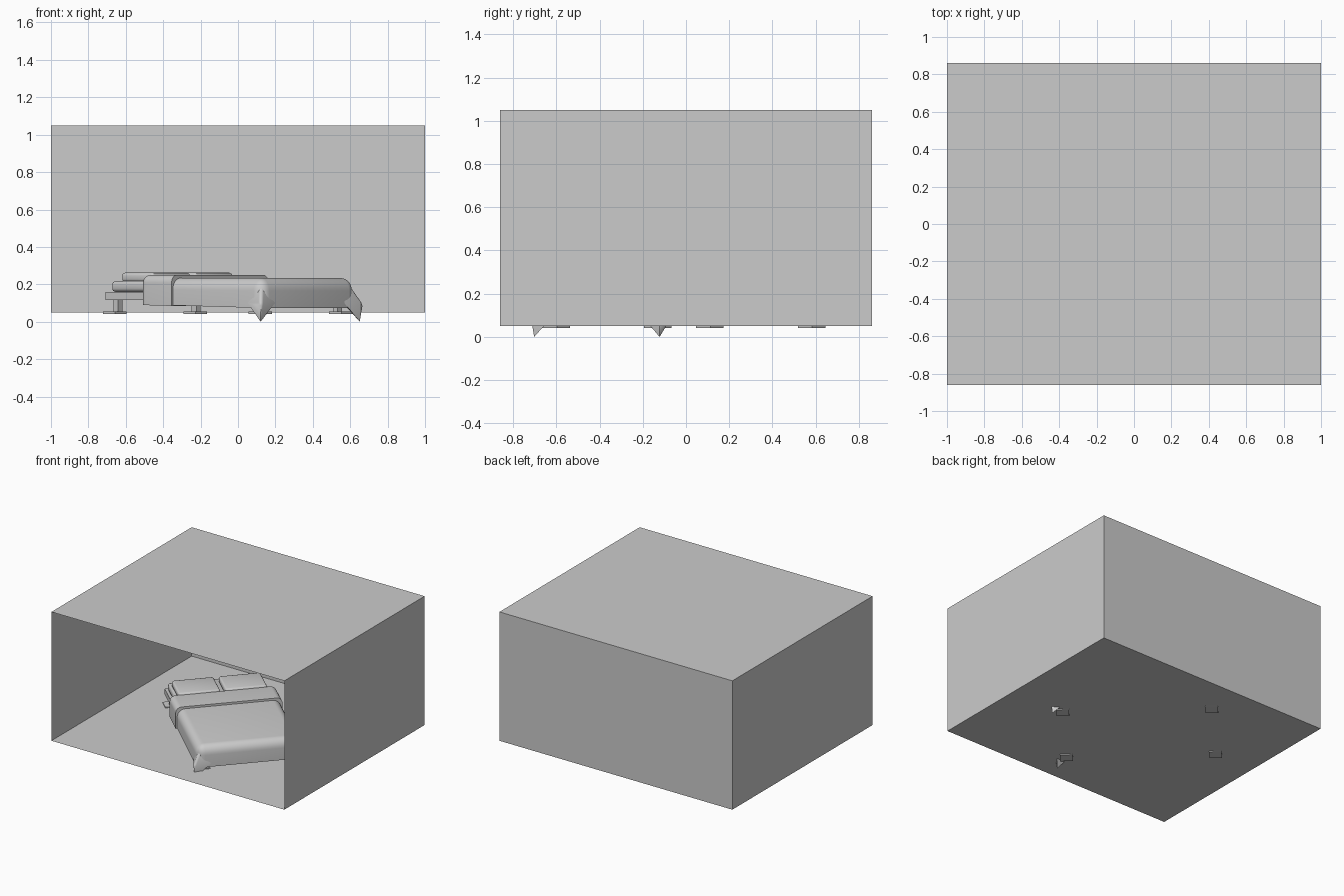
import bpy, bmesh, math
from mathutils import Matrix

if "Cube" in bpy.data.objects:
    bpy.data.objects.remove(bpy.data.objects["Cube"])

# Bed placement: local x = width, local y = towards the headboard end
BED = Matrix.Translation((-0.055, -0.01, 0)) @ Matrix.Rotation(math.radians(47.6), 4, 'Z')


def finish(name, bm, matrix=None, smooth=False, fix=True):
    if fix:
        bmesh.ops.recalc_face_normals(bm, faces=bm.faces)
    me = bpy.data.meshes.new(name)
    bm.to_mesh(me)
    bm.free()
    ob = bpy.data.objects.new(name, me)
    bpy.context.collection.objects.link(ob)
    if matrix:
        ob.matrix_world = matrix
    if smooth:
        bpy.ops.object.select_all(action='DESELECT')
        ob.select_set(True)
        bpy.context.view_layer.objects.active = ob
        bpy.ops.object.shade_smooth_by_angle(angle=math.radians(40))
    return ob


def box_bm(x0, x1, y0, y1, z0, z1):
    bm = bmesh.new()
    bmesh.ops.create_cube(bm, size=1)
    for v in bm.verts:
        v.co = ((x0 + x1) / 2 + v.co.x * (x1 - x0),
                (y0 + y1) / 2 + v.co.y * (y1 - y0),
                (z0 + z1) / 2 + v.co.z * (z1 - z0))
    return bm


def bed_box(name, *dims, bevel=0.0, seg=3):
    bm = box_bm(*dims)
    if bevel:
        bmesh.ops.bevel(bm, geom=bm.edges[:], offset=bevel, segments=seg,
                        profile=0.5, affect='EDGES')
    return finish(name, bm, BED, bevel > 0)


# Room shell: thin planes, open at the front
bm = box_bm(-1, 1, -0.86, 0.86, 0.05, 1.05)
front = [f for f in bm.faces if f.calc_center_median().y < -0.8]
bmesh.ops.delete(bm, geom=front, context='FACES_ONLY')
finish("room_shell", bm)

# Thin pointed panel on the left wall
bm = bmesh.new()
bm.faces.new([bm.verts.new(c) for c in
              ((-0.997, -0.69, 0.745), (-0.997, -0.31, 0.75), (-0.997, -0.31, 0.91))])
finish("wall_panel", bm, fix=False)

# Bed frame, mattress
bed_box("bed_frame", -0.35, 0.35, -0.55, 0.565, 0.115, 0.16)
bed_box("mattress", -0.335, 0.335, -0.54, 0.54, 0.16, 0.217, bevel=0.018)

# Legs with floor pads
for sx in (-1, 1):
    for sy in (-1, 1):
        x, y = sx * 0.319, sy * 0.527
        bed_box("foot_pad", x - 0.045, x + 0.045, y - 0.045, y + 0.045, 0.042, 0.056)
        lx, ly = sx * 0.31, sy * 0.512
        bed_box("leg", lx - 0.017, lx + 0.017, ly - 0.017, ly + 0.017, 0.05, 0.12)

# Pillows
for s in (-1, 1):
    a, b = sorted((s * 0.018, s * 0.32))
    bed_box("pillow", a, b, 0.25, 0.48, 0.212, 0.262, bevel=0.016)


# Draped cover: rounded box with an open underside
def cover(name, x, y0, y1, z0, z1, radius, round_head):
    bm = box_bm(-x, x, y0, y1, z0, z1)

    def rounded(e):
        m = (e.verts[0].co + e.verts[1].co) / 2
        if m.z < z0 + 0.001:
            return False
        head = m.y > y1 - 0.001
        foot = m.y < y0 + 0.001
        if round_head:
            return not foot
        return not head
    bmesh.ops.bevel(bm, geom=[e for e in bm.edges if rounded(e)], offset=radius,
                    segments=6, profile=0.5, affect='EDGES')
    low = [f for f in bm.faces if abs(f.calc_center_median().z - z0) < 1e-4]
    bmesh.ops.delete(bm, geom=low, context='FACES_ONLY')
    # Hem hangs slightly lower towards the foot
    for v in bm.verts:
        t = (0.3 - v.co.y) / 0.9
        v.co.z -= 0.02 * t * (z1 - v.co.z) / (z1 - z0)
    finish(name, bm, BED, True)


cover("blanket", 0.375, -0.59, 0.07, 0.093, 0.234, 0.06, False)
cover("blanket_fold", 0.385, 0.055, 0.285, 0.09, 0.25, 0.042, True)

# Pointed blanket corners hanging at the foot end
for s in (-1, 1):
    bm = bmesh.new()
    top, left, right, mid, tip = [bm.verts.new((s * a, b, c)) for a, b, c in (
        (0.345, -0.56, 0.215), (0.378, -0.49, 0.10), (0.275, -0.593, 0.10),
        (0.405, -0.61, 0.105), (0.393, -0.597, 0.0))]
    for f in ((top, left, mid), (top, mid, right), (left, tip, mid),
              (mid, tip, right), (top, right, left), (left, right, tip)):
        bm.faces.new(f)
    bmesh.ops.bevel(bm, geom=[e for e in bm.edges if mid in e.verts and
                              (top in e.verts)], offset=0.02,
                    segments=4, profile=0.5, affect='EDGES')
    finish("blanket_corner", bm, BED, True)
